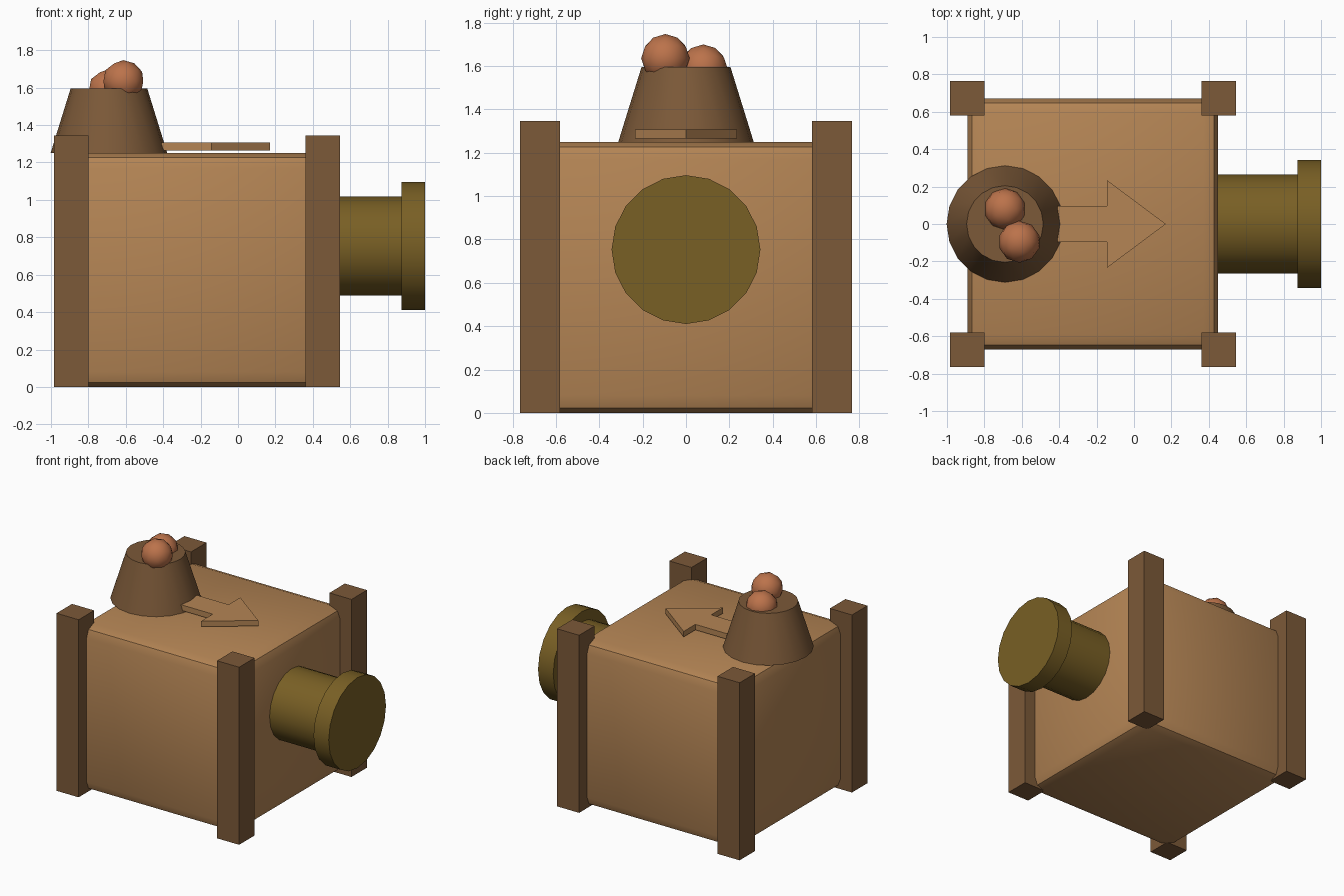
import bpy, bmesh, math
from mathutils import Matrix, Vector

if "Cube" in bpy.data.objects:
    bpy.data.objects.remove(bpy.data.objects["Cube"], do_unlink=True)


def material(name, rgb):
    m = bpy.data.materials.new(name)
    m.use_nodes = True
    m.diffuse_color = (*rgb, 1)
    m.node_tree.nodes["Principled BSDF"].inputs["Base Color"].default_value = (*rgb, 1)
    return m


LIGHT_WOOD = material("light wood", (0.46, 0.235, 0.09))
DARK_WOOD = material("dark wood", (0.2, 0.1, 0.04))
BRASS = material("aged brass", (0.19, 0.115, 0.018))
COPPER = material("copper", (0.5, 0.17, 0.07))


def finish(name, bm, mat, smooth=True):
    bmesh.ops.recalc_face_normals(bm, faces=bm.faces)
    mesh = bpy.data.meshes.new(name)
    bm.to_mesh(mesh)
    bm.free()
    mesh.materials.append(mat)
    ob = bpy.data.objects.new(name, mesh)
    bpy.context.collection.objects.link(ob)
    if smooth:
        bpy.ops.object.select_all(action="DESELECT")
        ob.select_set(True)
        bpy.context.view_layer.objects.active = ob
        bpy.ops.object.shade_smooth_by_angle(angle=math.radians(30))
    return ob


def box(name, lo, hi, mat, bevel=0):
    lo, hi = Vector(lo), Vector(hi)
    bm = bmesh.new()
    bmesh.ops.create_cube(bm, size=1, matrix=Matrix.Translation((lo + hi) / 2)
                          @ Matrix.Diagonal((*(hi - lo), 1)))
    if bevel:
        bmesh.ops.bevel(bm, geom=bm.edges[:], offset=bevel, segments=2,
                        profile=0.5, affect="EDGES")
    return finish(name, bm, mat, smooth=bevel > 0)


def tapered(name, base, length, r1, r2, mat, along_x=False):
    bm = bmesh.new()
    turn = Matrix.Rotation(math.pi / 2, 4, "Y") if along_x else Matrix()
    bmesh.ops.create_cone(bm, cap_ends=True, segments=20, radius1=r1, radius2=r2, depth=length,
                          matrix=Matrix.Translation(base) @ turn
                          @ Matrix.Translation((0, 0, length / 2)))
    return finish(name, bm, mat)


# Crate body with rounded edges
box("crate_body", (-0.89, -0.67, 0), (0.45, 0.67, 1.25), LIGHT_WOOD, bevel=0.08)

# Four corner posts
for side, x in (("right", -0.985), ("left", 0.36)):
    for end, y in (("front", -0.765), ("back", 0.58)):
        box(f"{end}_{side}_post", (x, y, 0), (x + 0.185, y + 0.185, 1.345), DARK_WOOD)

# Outlet pipe and its flange
tapered("outlet_pipe", (0.4, 0, 0.753), 0.5, 0.265, 0.265, BRASS, along_x=True)
tapered("pipe_flange", (0.873, 0, 0.753), 0.127, 0.343, 0.343, BRASS, along_x=True)

# Hopper and the balls on top of it
tapered("hopper", (-0.69, 0, 1.25), 0.345, 0.312, 0.205, DARK_WOOD)
for name, pos in (("front_ball", (-0.613, -0.095, 1.635)), ("back_ball", (-0.69, 0.08, 1.587))):
    bm = bmesh.new()
    bmesh.ops.create_icosphere(bm, subdivisions=2, radius=0.112, matrix=Matrix.Translation(pos))
    finish(name, bm, COPPER)

# Direction arrow hovering just above the lid
half = [(-0.41, 0.095), (-0.145, 0.095), (-0.145, 0.235)]
outline = half + [(0.17, 0)] + [(x, -y) for x, y in reversed(half)]
bm = bmesh.new()
face = bm.faces.new([bm.verts.new((x, y, 1.265)) for x, y in outline])
top = bmesh.ops.extrude_face_region(bm, geom=[face], use_keep_orig=True)["geom"]
bmesh.ops.translate(bm, vec=(0, 0, 0.042),
                    verts=[v for v in top if isinstance(v, bmesh.types.BMVert)])
finish("direction_arrow", bm, LIGHT_WOOD, smooth=False)
